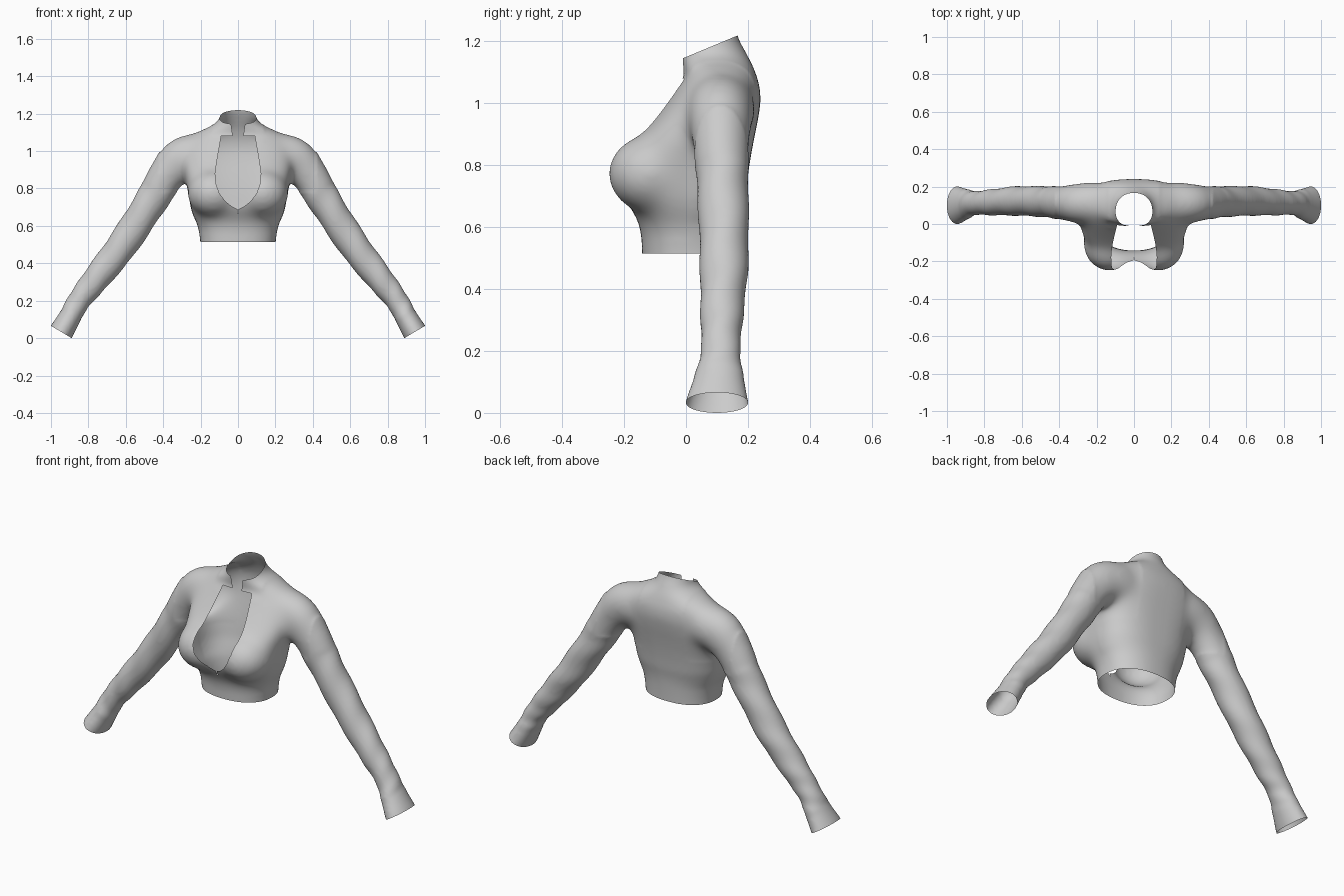
import bpy, bmesh
from math import sin, cos, pi, copysign
from mathutils import Vector, Matrix

if "Cube" in bpy.data.objects:
    bpy.data.objects.remove(bpy.data.objects["Cube"])


def spline(rows, steps):
    """Catmull-Rom resampling of rows of numbers."""
    pts = [Vector(r) for r in rows]
    out = []
    for i in range(len(pts) - 1):
        a, b, c, d = pts[max(i - 1, 0)], pts[i], pts[i + 1], pts[min(i + 2, len(pts) - 1)]
        for k in range(steps):
            t = k / steps
            out.append(0.5 * (2 * b + (c - a) * t + (2 * a - 5 * b + 4 * c - d) * t * t
                              + (3 * b - a - 3 * c + d) * t ** 3))
    return out + [pts[-1]]


def loft(bm, rings):
    """Closed tube through rings of points."""
    vs = [[bm.verts.new(p) for p in r] for r in rings]
    n = len(vs[0])
    for a, b in zip(vs, vs[1:]):
        for i in range(n):
            bm.faces.new((a[i], a[(i + 1) % n], b[(i + 1) % n], b[i]))
    bm.faces.new(vs[0][::-1])
    bm.faces.new(vs[-1])


N = 64
bm = bmesh.new()

# Torso and collar: height, half width, front y, back y, squareness
torso = [(.42, .2, -.14, .178, 2.3), (.52, .202, -.142, .178, 2.3), (.6, .216, -.148, .18, 2.3),
         (.65, .238, -.172, .184, 2.4), (.7, .254, -.203, .192, 2.6), (.76, .264, -.212, .199, 2.7),
         (.82, .276, -.202, .208, 2.7), (.88, .288, -.166, .219, 2.7), (.94, .297, -.112, .231, 2.6),
         (1.0, .297, -.066, .24, 2.4), (1.05, .28, -.03, .238, 2.3), (1.085, .248, -.008, .229, 2.2),
         (1.115, .192, -.01, .218, 2.1), (1.14, .136, -.014, .206, 2.1), (1.17, .102, -.016, .19, 2.1),
         (1.22, .092, -.015, .166, 2.1), (1.3, .09, -.015, .15, 2.1)]


def torso_ring(z, w, f, b, e):
    ring = []
    for i in range(N):
        c, s = cos(2 * pi * i / N), sin(2 * pi * i / N)
        ring.append(Vector((w * copysign(abs(c) ** (2 / e), c),
                            (f + b) / 2 + (b - f) / 2 * copysign(abs(s) ** (2 / e), s), z)))
    return ring


loft(bm, [torso_ring(*r) for r in spline(torso, 3)])

# Sleeves with flared cuffs: x, z, half thickness, centre y, half depth
sleeve = [(.2, .985, .115, .113, .115), (.3, .955, .118, .111, .107), (.38, .87, .099, .113, .093),
          (.475, .715, .087, .119, .083), (.62, .495, .082, .123, .079), (.76, .315, .072, .116, .07),
          (.85, .2, .061, .112, .064), (.9, .11, .06, .106, .082), (.945, .033, .065, .1, .102),
          (.985, -.035, .067, .1, .112)]
path = spline(sleeve, 8)
for side in (1, -1):
    rings = []
    for k, (x, z, h, yc, d) in enumerate(path):
        a, b = path[max(k - 1, 0)], path[min(k + 1, len(path) - 1)]
        t = Vector((b[0] - a[0], b[1] - a[1])).normalized()
        ring = []
        for i in range(N):
            u = 2 * pi * i / N
            # soft diagonal cloth folds
            fold = 1 + (.03 * sin(k * .9 + 2 * u) if 20 < k < 56 else 0)
            o = h * cos(u) * fold
            ring.append(Vector((side * (x - t.y * o), yc + d * sin(u) * fold, z + t.x * o)))
        rings.append(ring)
    loft(bm, rings)
    # Bust
    bmesh.ops.create_uvsphere(bm, u_segments=40, v_segments=24, radius=1,
                              matrix=Matrix.Translation((side * .13, -.112, .772))
                              @ Matrix.Diagonal((.142, .142, .128, 1)))
bmesh.ops.recalc_face_normals(bm, faces=bm.faces)
mesh = bpy.data.meshes.new("cropped_top")
bm.to_mesh(mesh)
bm.free()
top = bpy.data.objects.new("cropped_top", mesh)
bpy.context.collection.objects.link(top)

# Fuse the volumes into one smooth cloth surface
rem = top.modifiers.new("fuse", 'REMESH')
rem.mode = 'VOXEL'
rem.voxel_size = .01
sm = top.modifiers.new("soften", 'SMOOTH')
sm.factor = .5
sm.iterations = 10
deps = bpy.context.evaluated_depsgraph_get()
fused = bpy.data.meshes.new_from_object(top.evaluated_get(deps))
top.modifiers.clear()
top.data = fused
bm = bmesh.new()
bm.from_mesh(fused)

# Blend the bust and the shoulders into the torso
blend = [v for v in bm.verts if (v.co.y < .02 and .56 < v.co.z < 1.04)
         or (.14 < abs(v.co.x) < .42 and v.co.z > .78)]
for _ in range(45):
    bmesh.ops.smooth_vert(bm, verts=blend, factor=.5, use_axis_x=True, use_axis_y=True, use_axis_z=True)

# Open the hem, the collar and both cuffs
for co, no, reach in (((0, 0, .515), (0, 0, -1), .32), ((0, -.015, 1.143), (0, -.385, .923), 2),
                      ((.945, 0, .033), (.51, 0, -.86), 2), ((-.945, 0, .033), (-.51, 0, -.86), 2)):
    faces = [f for f in bm.faces if abs(f.calc_center_median().x) < reach]
    geom = faces + list({e for f in faces for e in f.edges}) + list({v for f in faces for v in f.verts})
    bmesh.ops.bisect_plane(bm, geom=geom, dist=1e-6, plane_co=co, plane_no=no, clear_outer=True)

# Front keyhole with collar tabs
half = [(.004, .69), (.032, .703), (.068, .732), (.1, .775), (.118, .825), (.122, .88), (.114, .94),
        (.102, 1.01), (.09, 1.08), (.028, 1.08), (.042, 1.18)]
outline = [(0, .655)] + half + [(-x, z) for x, z in reversed(half)]
edges = list(zip(outline, outline[1:] + outline[:1]))


def inside(x, z):
    hit = False
    for (x1, z1), (x2, z2) in edges:
        if (z1 > z) != (z2 > z) and x < x1 + (z - z1) * (x2 - x1) / (z2 - z1):
            hit = not hit
    return hit


m = .015
for (x1, z1), (x2, z2) in edges:
    faces = []
    for f in bm.faces:
        c = f.calc_center_median()
        if (c.y < .07 and min(x1, x2) - m < c.x < max(x1, x2) + m
                and min(z1, z2) - m < c.z < max(z1, z2) + m):
            faces.append(f)
    if faces:
        geom = faces + list({e for f in faces for e in f.edges}) + list({v for f in faces for v in f.verts})
        bmesh.ops.bisect_plane(bm, geom=geom, dist=1e-6, plane_co=(x1, 0, z1),
                               plane_no=(z2 - z1, 0, x1 - x2))
gone = []
for f in bm.faces:
    c = f.calc_center_median()
    if c.y < .07 and inside(c.x, c.z):
        gone.append(f)
bmesh.ops.delete(bm, geom=gone, context='FACES')
for f in bm.faces:
    f.smooth = True
bm.to_mesh(fused)
bm.free()
